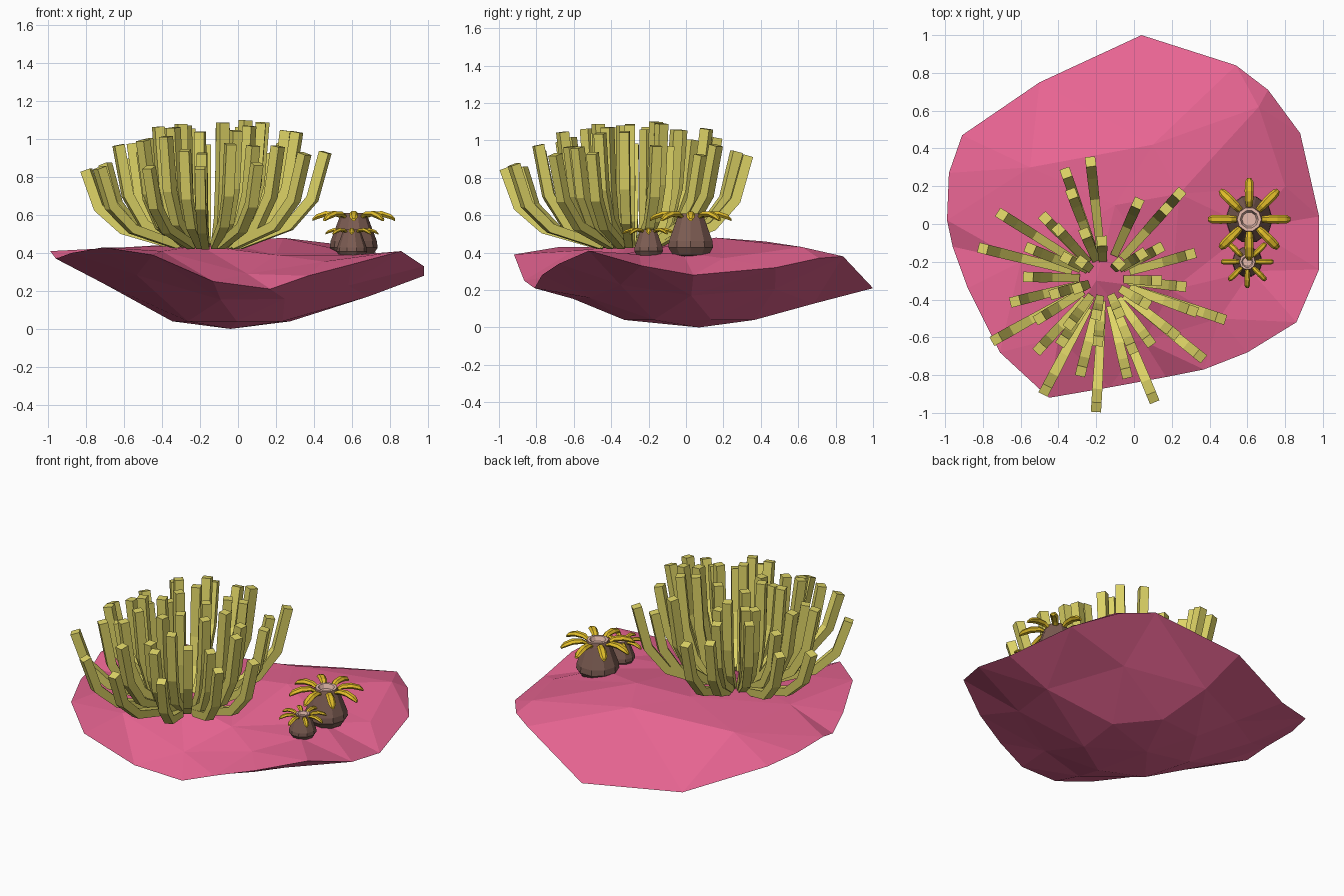
import bpy, bmesh, math, random
from mathutils import Vector
from mathutils.geometry import delaunay_2d_cdt

if "Cube" in bpy.data.objects:
    bpy.data.objects.remove(bpy.data.objects["Cube"])

random.seed(4)


def material(name, rgb):
    m = bpy.data.materials.new(name)
    lin = [((c / 255 + 0.055) / 1.055) ** 2.4 for c in rgb]
    m.diffuse_color = (*lin, 1)
    m.use_nodes = True
    m.node_tree.nodes["Principled BSDF"].inputs["Base Color"].default_value = m.diffuse_color
    return m


PINK = material("pink rock", (233, 101, 147))
OLIVE = material("olive yellow coral", (222, 212, 102))
BROWN = material("brown polyp body", (124, 92, 82))
FLESH = material("pale polyp mouth", (232, 188, 174))
GOLD = material("gold tentacle", (226, 190, 42))


def finish(bm, name, mats):
    bmesh.ops.recalc_face_normals(bm, faces=bm.faces)
    me = bpy.data.meshes.new(name)
    bm.to_mesh(me)
    bm.free()
    for m in mats:
        me.materials.append(m)
    ob = bpy.data.objects.new(name, me)
    bpy.context.collection.objects.link(ob)
    return ob


def skin(bm, rings, mats=None):
    """Join equal-length rings of points into a closed tube."""
    rows = [[bm.verts.new(p) for p in r] for r in rings]
    n = len(rows[0])
    for k, (a, b) in enumerate(zip(rows, rows[1:])):
        for i in range(n):
            f = bm.faces.new((a[i], a[(i + 1) % n], b[(i + 1) % n], b[i]))
            f.material_index = mats[k] if mats else 0
    bm.faces.new(rows[0][::-1])
    f = bm.faces.new(rows[-1])
    f.material_index = mats[-1] if mats else 0


# Rock: one rim, with a faceted top and a faceted bowl below
rim = [(0.04, 1.0, .21), (.54, .84, .38), (.71, .71, .37), (.88, .48, .32),
       (.98, .04, .28), (.98, -.24, .33), (.86, -.52, .41), (.60, -.68, .34),
       (.37, -.77, .28), (.17, -.81, .21), (-.13, -.865, .25), (-.45, -.92, .39),
       (-.71, -.68, .43), (-.88, -.34, .40), (-.96, -.12, .37), (-.99, .02, .41),
       (-.98, .27, .40), (-.91, .47, .37), (-.50, .75, .20)]
top_pts = [(-.55, .30, .43), (.10, .42, .46), (.66, .62, .43), (.24, .16, .48),
           (.62, -.02, .40), (.62, -.25, .39), (-.2, -.3, .44), (-.6, -.2, .43),
           (.2, -.35, .39), (.05, -.62, .29), (-.4, -.6, .41), (.45, -.5, .355),
           (-.1, .1, .46), (.80, .2, .37)]
low_pts = [(-.04, .07, 0.0)]
for i in range(7):
    a = math.tau * i / 7 + .3
    low_pts.append((-.03 + .32 * math.cos(a), .03 + .36 * math.sin(a), .04))
for i in range(0, len(rim), 2):
    x, y, z = rim[i]
    s = random.uniform(.66, .76)
    low_pts.append((x * s, y * s, .035 + (z - .035) * (s - .33) / .67))

bm = bmesh.new()
rim_v = [bm.verts.new(p) for p in rim]
loop = [(i, (i + 1) % len(rim)) for i in range(len(rim))]
for pts in (top_pts, low_pts):
    vs = rim_v + [bm.verts.new(p) for p in pts]
    res = delaunay_2d_cdt([Vector(v.co[:2]) for v in vs], loop, [], 1, 1e-5)
    for tri in res[2]:
        bm.faces.new([vs[res[3][i][0]] for i in tri])
finish(bm, "rock", [PINK])

# Coral bush: square stalks that sweep out from a small ring and turn up
CX, CY = -.16, -.29
tips = [(-.36, .27), (-.33, .16), (-.23, .33), (.02, .11), (.24, .16), (.17, .08),
        (.30, -.16), (.46, -.50), (.35, -.70), (.10, -.92), (-.20, -.97), (-.04, -.79),
        (-.28, -.78), (-.47, -.88), (-.73, -.61), (-.80, -.13), (-.70, .05), (-.56, -.28),
        (-.63, -.41), (-.50, -.66), (-.47, .03), (-.40, -.03), (-.55, -.13), (-.50, -.50),
        (-.38, -.62), (-.34, -.53), (-.17, -.09), (-.08, -.21), (.08, -.62), (.21, -.58),
        (-.01, -.66), (.31, -.46), (.25, -.33), (.12, -.30), (.04, -.16), (.13, -.13),
        (-.36, -.18), (-.42, -.37), (-.30, -.34), (-.20, -.48), (-.08, -.47), (.06, -.42),
        (-.26, -.05), (-.28, -.20), (-.19, -.62)]
bm = bmesh.new()
for tx, ty in tips:
    dx, dy = tx - CX, ty - CY
    r = math.hypot(dx, dy)
    out = Vector((dx / r, dy / r, 0))
    side = Vector((-out.y, out.x, 0))
    r0 = min(.08 + .15 * r, r * .8)
    ztip = 1.09 - 1.1 * r ** 4 + .07 * dx - .15 * random.random() ** 2.5 * (r < .58)
    prof = [(r0 + (r - r0) * f, .44 + (ztip - .44) * g)
            for f, g in ((0, 0), (.58, .21), (.85, .50), (1, 1))]
    rings = []
    for k, (pr, pz) in enumerate(prof):
        a, b = prof[max(k - 1, 0)], prof[min(k + 1, 3)]
        t = Vector((b[0] - a[0], b[1] - a[1])).normalized()
        nrm = out * t.y - Vector((0, 0, t.x))
        c = Vector((CX, CY, pz)) + out * pr
        w = (.021, .025, .027, .027)[k]
        rings.append([c + side * (w * i) + nrm * (w * j)
                      for i, j in ((-1, -1), (1, -1), (1, 1), (-1, 1))])
    skin(bm, rings)
finish(bm, "coral_bush", [OLIVE])


# Polyps: lathed bulb with a pale sunken mouth and eight drooping tentacles
def polyp(name, x, y, z, s):
    base = Vector((x, y, z))
    prof = [(.06, -.015), (.10, .0), (.126, .04), (.122, .075), (.075, .20),
            (.064, .222), (.048, .222), (.038, .195)]
    bm = bmesh.new()
    skin(bm, [[base + s * Vector((r * math.cos(math.tau * i / 10),
                                  r * math.sin(math.tau * i / 10), h))
               for i in range(10)] for r, h in prof], [0, 0, 0, 0, 0, 1, 1, 1])
    finish(bm, name + "_body", [BROWN, FLESH])
    bm = bmesh.new()
    path = [(.055, .198, .014), (.095, .218, .021), (.15, .218, .024),
            (.198, .202, .022), (.218, .187, .011)]
    for k in range(8):
        a = math.tau * k / 8
        out = Vector((math.cos(a), math.sin(a), 0))
        side = Vector((-out.y, out.x, 0))
        rings = []
        for r, h, w in path:
            c = out * r + Vector((0, 0, h))
            rings.append([base + s * (c + side * (w * math.cos(math.tau * i / 6))
                                      + Vector((0, 0, .7 * w * math.sin(math.tau * i / 6))))
                          for i in range(6)])
        skin(bm, rings)
    finish(bm, name + "_tentacles", [GOLD])


polyp("large_polyp", .61, .025, .388, 1.0)
polyp("small_polyp", .60, -.20, .382, .64)
